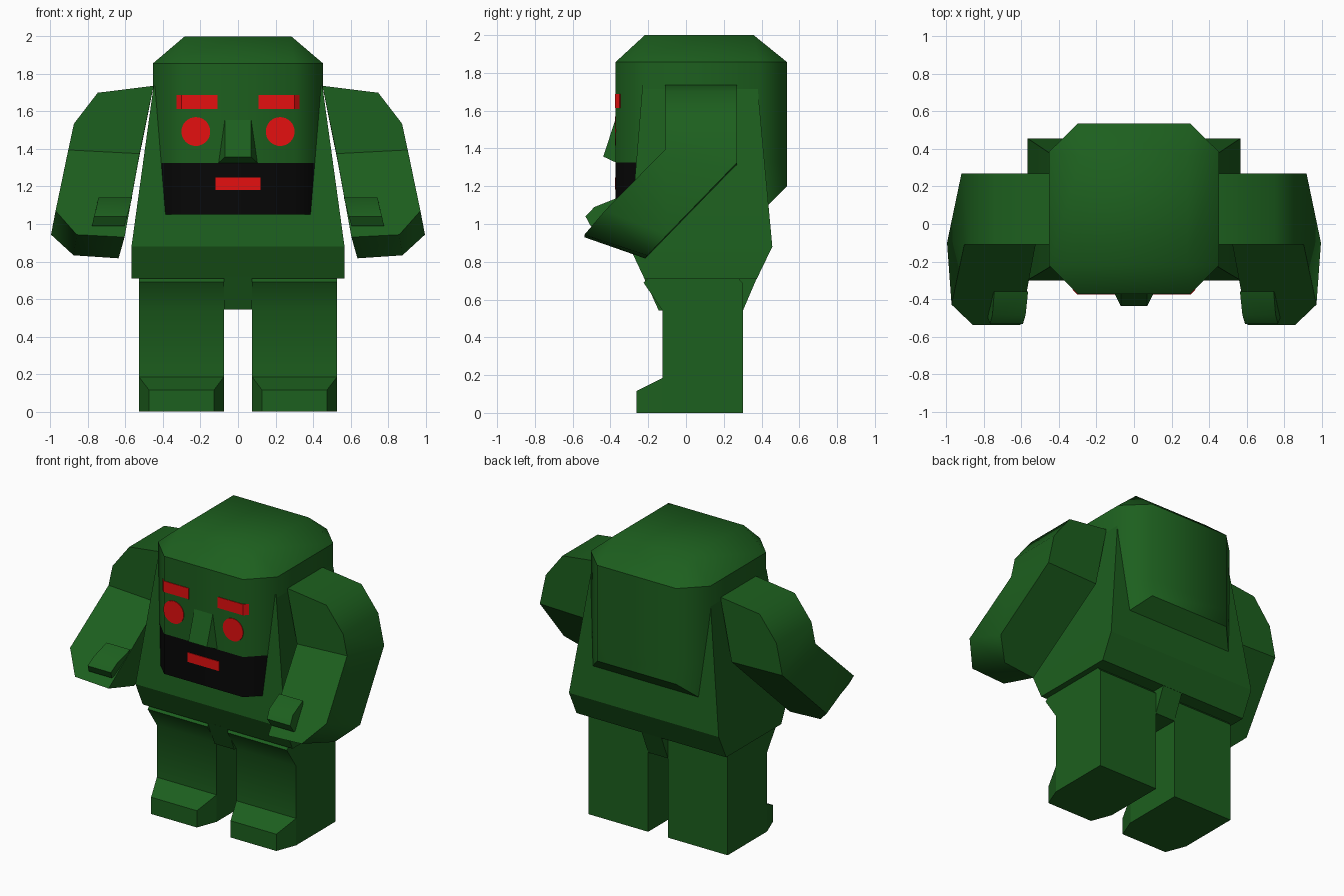
import bpy, bmesh, math

if "Cube" in bpy.data.objects:
    bpy.data.objects.remove(bpy.data.objects["Cube"])


def material(name, rgb):
    m = bpy.data.materials.new(name)
    m.diffuse_color = (*rgb, 1)
    m.use_nodes = True
    m.node_tree.nodes["Principled BSDF"].inputs["Base Color"].default_value = m.diffuse_color
    return m


GREEN = material("green", (0.012, 0.115, 0.013))
RED = material("red", (0.78, 0.005, 0.005))
BLACK = material("black", (0.002, 0.002, 0.002))


def finish(name, bm, mats, angle=30, crease=None):
    """Smooth below the given angle, keep chosen creases sharp, make the object."""
    bmesh.ops.recalc_face_normals(bm, faces=bm.faces)
    for f in bm.faces:
        f.smooth = True
    for e in bm.edges:
        e.smooth = e.calc_face_angle(0) < math.radians(angle) and not (crease and crease(e))
    me = bpy.data.meshes.new(name)
    bm.to_mesh(me)
    bm.free()
    for m in mats:
        me.materials.append(m)
    ob = bpy.data.objects.new(name, me)
    bpy.context.collection.objects.link(ob)
    return ob


def hull(points):
    """Convex solid around the points, with flat faces merged."""
    bm = bmesh.new()
    vs = [bm.verts.new(p) for p in points]
    bmesh.ops.convex_hull(bm, input=vs)
    bmesh.ops.dissolve_limit(bm, angle_limit=math.radians(1), verts=bm.verts, edges=bm.edges)
    bmesh.ops.recalc_face_normals(bm, faces=bm.faces)
    return bm


def loft(ring_a, ring_b, caps):
    """Two matching rings joined by quads; caps lists the index groups of the end faces."""
    bm = bmesh.new()
    a = [bm.verts.new(p) for p in ring_a]
    b = [bm.verts.new(p) for p in ring_b]
    n = len(a)
    for i in range(n):
        j = (i + 1) % n
        bm.faces.new((a[i], a[j], b[j], b[i]))
    for ring in (a, b):
        for cap in caps:
            bm.faces.new([ring[i] for i in cap])
    return bm


# Head: chamfered block with a sloping crown and a sloping lower back
octagon = [(sx * x, y) for sx in (-1, 1)
           for x, y in ((0.30, -0.373), (0.453, -0.22), (0.453, 0.385), (0.30, 0.535))]
pts = [(x, y, 1.857) for x, y in octagon]
pts += [(x, y, 1.2 if y > 0.5 else 1.05) for x, y in octagon]
pts += [(x, y, 2.0) for x in (-0.285, 0.285) for y in (-0.218, 0.358)]
bm = hull(pts)
bmesh.ops.bisect_plane(bm, geom=bm.verts[:] + bm.edges[:] + bm.faces[:],
                       plane_co=(0, 0, 1.325), plane_no=(0, 0, 1))
for f in bm.faces:  # dark beard band
    if f.calc_center_median().z < 1.32 and f.normal.y < -0.5:
        f.material_index = 1


def head_crease(e):
    z0, z1 = (v.co.z for v in e.verts)
    return max(z0, z1) < 1.9 and (abs(z0 - z1) < 0.01 or max(z0, z1) < 1.25)


finish("head", bm, [GREEN, BLACK], 60, head_crease)

# Nose
finish("nose", hull([(s * x, y, z) for s in (-1, 1) for x, y, z in
                     ((0.07, -0.37, 1.565), (0.07, -0.438, 1.357), (0.105, -0.37, 1.325))]),
       [GREEN], 20)

# Torso in two tapered tiers
sections = [(0.568, -0.22, 0.375, 0.71), (0.568, -0.30, 0.457, 0.88), (0.45, -0.23, 0.378, 1.737)]
finish("torso", hull([(s * x, y, z) for x, y0, y1, z in sections for s in (-1, 1) for y in (y0, y1)]),
       [GREEN], 20)

# Crotch block
finish("crotch", hull([(x, y, z) for x in (-0.075, 0.075) for y, z in
                       ((-0.225, 0.72), (0.378, 0.72), (0.302, 0.543), (-0.145, 0.543))]), [GREEN])

# Face pieces
mouth = hull([(x, y, z) for x in (-0.12, 0.12) for y in (-0.377, -0.36) for z in (1.182, 1.247)])
finish("mouth", mouth, [RED])

# Arm outlines (x, y, z): shoulder, elbow, chamfered hand
shoulder = [(0.45, 1.737), (0.748, 1.70), (0.875, 1.535)]
arm_front = [(x, -0.11, z) for x, z in shoulder] + [
    (0.905, -0.11, 1.395), (0.973, -0.43, 1.07), (0.86, -0.538, 0.943),
    (0.605, -0.538, 0.93), (0.525, -0.11, 1.375)]
arm_back = [(x, 0.27, z) for x, z in shoulder] + [
    (0.92, 0.27, 1.325), (0.997, -0.10, 0.943), (0.877, -0.205, 0.833),
    (0.637, -0.215, 0.817), (0.535, 0.27, 1.315)]

# Thumb side profile: inner x, outer x, y, z
thumb = [(0.565, 0.745, -0.36, 1.14), (0.578, 0.755, -0.485, 1.09), (0.592, 0.768, -0.532, 1.04),
         (0.605, 0.778, -0.505, 0.99), (0.605, 0.778, -0.40, 0.99)]

# Leg side profile: y, z, toe inset
leg = [(0.303, 0, 0), (-0.125, 0, 0), (-0.263, 0, 0.053), (-0.263, 0.115, 0.053),
       (-0.125, 0.185, 0), (-0.125, 0.543, 0), (-0.225, 0.69, 0), (-0.20, 0.715, 0),
       (0.275, 0.715, 0), (0.303, 0.685, 0)]

brow = [(0.11, -0.377), (0.302, -0.377), (0.328, -0.351), (0.32, -0.343), (0.30, -0.363), (0.11, -0.363)]

for side, s in (("left", -1), ("right", 1)):
    def flip(points):
        return [(s * x, y, z) for x, y, z in points]

    finish(side + "_arm", loft(flip(arm_front), flip(arm_back), [(0, 1, 2, 3, 7), (7, 3, 4, 5, 6)]),
           [GREEN], 50, lambda e: all(1.3 < v.co.z < 1.4 for v in e.verts))
    finish(side + "_thumb", loft(flip([(a, y, z) for a, b, y, z in thumb]),
                                 flip([(b, y, z) for a, b, y, z in thumb]), [range(5)]), [GREEN], 40)
    finish(side + "_leg", loft(flip([(0.075 + i, y, z) for y, z, i in leg]),
                               flip([(0.528 - i, y, z) for y, z, i in leg]),
                           [(0, 1, 4, 5, 6, 7, 8, 9), (1, 2, 3, 4)]), [GREEN], 35,
           lambda e: all(abs(v.co.y + 0.125) < 0.01 and v.co.z < 0.2 for v in e.verts))
    finish(side + "_brow", loft(flip([(x, y, 1.613) for x, y in brow]),
                                flip([(x, y, 1.688) for x, y in brow]),
                                [(0, 1, 4, 5), (1, 2, 3, 4)]), [RED])
    ring = [(s * 0.225 + 0.077 * math.cos(t * math.tau / 32), 1.493 + 0.077 * math.sin(t * math.tau / 32))
            for t in range(32)]
    finish(side + "_eye", loft([(x, -0.377, z) for x, z in ring], [(x, -0.36, z) for x, z in ring],
                               [range(32)]), [RED])
